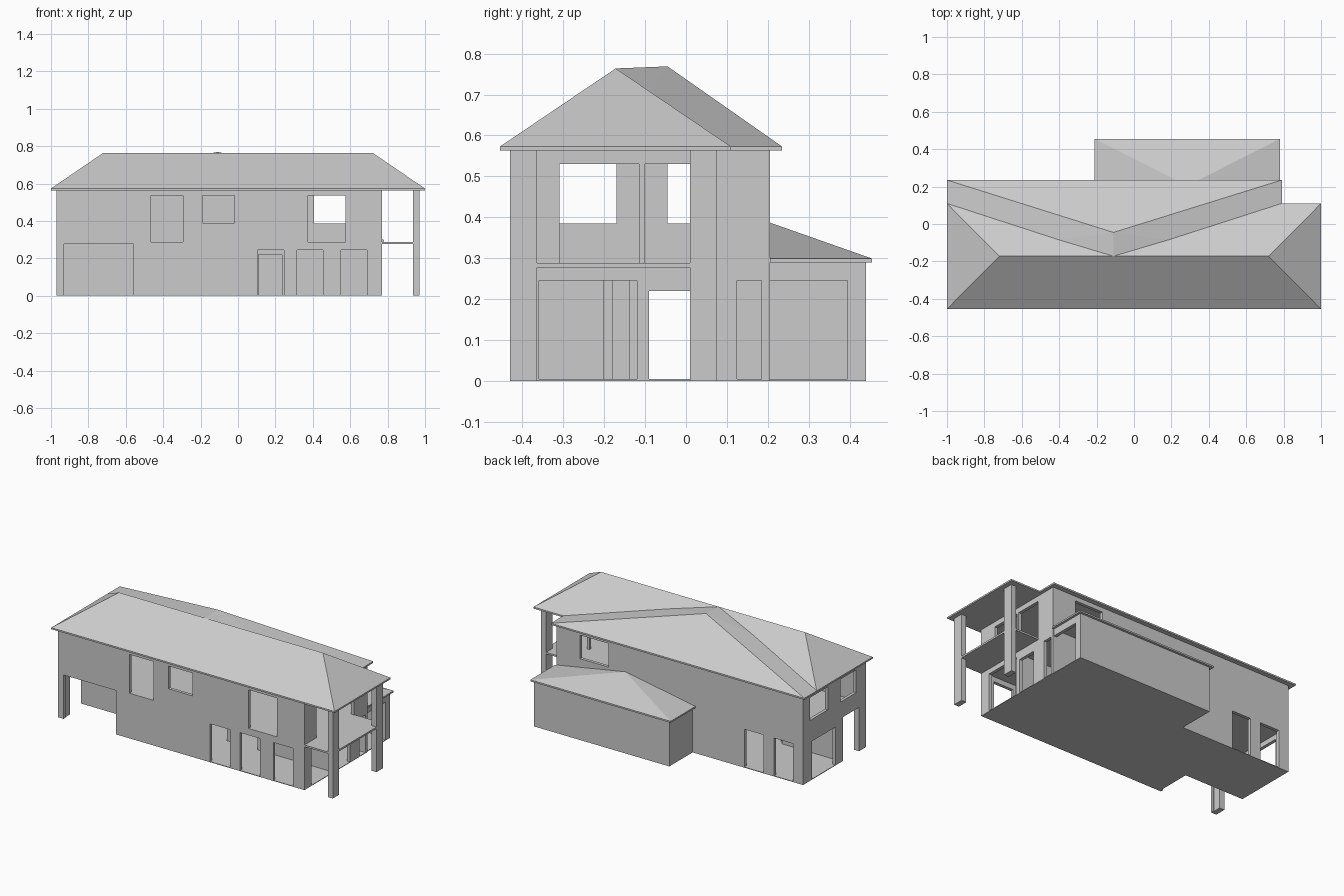
import bpy, bmesh

if "Cube" in bpy.data.objects:
    bpy.data.objects.remove(bpy.data.objects["Cube"])

T = 0.02          # wall thickness
FLOOR2, EAVE = 0.288, 0.563


def finish(bm, name):
    bmesh.ops.recalc_face_normals(bm, faces=bm.faces)
    mesh = bpy.data.meshes.new(name)
    bm.to_mesh(mesh)
    bm.free()
    ob = bpy.data.objects.new(name, mesh)
    bpy.context.collection.objects.link(ob)
    return ob


def hull(name, pts):
    bm = bmesh.new()
    for p in pts:
        bm.verts.new(p)
    res = bmesh.ops.convex_hull(bm, input=bm.verts)
    bmesh.ops.delete(bm, geom=[g for g in res["geom_interior"] if isinstance(g, bmesh.types.BMVert)], context='VERTS')
    bmesh.ops.dissolve_limit(bm, angle_limit=0.005, verts=bm.verts, edges=bm.edges)
    return finish(bm, name)


def rect(x0, x1, y0, y1, z0, z1):
    return [(x, y, z) for x in (x0, x1) for y in (y0, y1) for z in (z0, z1)]


def box(name, *b):
    return hull(name, rect(*b))


def slab(name, outline, z0, z1):
    bm = bmesh.new()
    f = bm.faces.new([bm.verts.new((x, y, z0)) for x, y in outline])
    top = bmesh.ops.extrude_face_region(bm, geom=[f], use_keep_orig=True)
    bmesh.ops.translate(bm, vec=(0, 0, z1 - z0),
                        verts=[v for v in top["geom"] if isinstance(v, bmesh.types.BMVert)])
    return finish(bm, name)


def wall(name, axis, pos, a0, a1, z1, holes=()):
    """Wall running along axis, centred on pos, with holes (a0, a1, z0, z1)."""
    us = sorted({a0, a1} | {u for h in holes for u in h[:2]})
    zs = sorted({0.0, z1} | {float(z) for h in holes for z in h[2:]})
    bm = bmesh.new()
    grid = {(u, z): bm.verts.new((u, pos, z) if axis == 'x' else (pos, u, z))
            for u in us for z in zs}
    for ua, ub in zip(us, us[1:]):
        for za, zb in zip(zs, zs[1:]):
            u, z = (ua + ub) / 2, (za + zb) / 2
            if not any(h[0] < u < h[1] and h[2] < z < h[3] for h in holes):
                bm.faces.new([grid[k] for k in ((ua, za), (ub, za), (ub, zb), (ua, zb))])
    bmesh.ops.delete(bm, geom=[v for v in bm.verts if not v.link_faces], context='VERTS')
    ob = finish(bm, name)
    mod = ob.modifiers.new("thickness", 'SOLIDIFY')
    mod.thickness, mod.offset = T, 0
    return ob


h = T / 2

# Ground floor and upper floor slabs
outline = [(-.55, -.43), (.77, -.43), (.77, .205), (.765, .205), (.765, .44),
           (-.19, .44), (-.19, .205), (-.97, .205), (-.97, -.2), (-.55, -.2)]
slab("ground_floor", outline, 0, .004)
box("upper_floor", -.965, .765, -.425, .2, .277, FLOOR2)

# Main outer walls with door and window openings
wall("front_wall", 'x', -.43 + h, -.97, .77, EAVE, [
    (-.93, -.56, 0, .28),
    (.105, .245, 0, .245), (.315, .455, 0, .245), (.55, .69, 0, .245),
    (-.465, -.295, FLOOR2, .535), (-.19, -.02, .39, .535), (.375, .575, FLOOR2, .535)])
wall("back_wall", 'x', .205 - h, -.97, .77, EAVE, [
    (-.9, -.765, 0, .245), (-.69, -.555, 0, .245),
    (.11, .235, 0, .22), (.405, .605, .385, .535)])
wall("left_wall", 'y', -.97 + h, -.43, .205, EAVE, [
    (-.36, -.2, 0, .28), (-.12, .114, 0, .245),
    (-.33, -.17, .385, .53), (-.045, .134, .385, .53)])
wall("right_wall", 'y', .77 - h, -.43, .205, EAVE, [
    (-.36, -.12, 0, .245), (-.09, .03, 0, .22), (.125, .19, 0, .245),
    (-.31, -.115, FLOOR2, .53), (-.1, .07, FLOOR2, .53)])

# Carport recess and inner partition
wall("carport_back_wall", 'x', -.2 + h, -.97, -.55, .28)
wall("carport_side_wall", 'y', -.55 + h, -.43, -.2, .28)
wall("inner_partition", 'x', -.13, .02, .76, .28, [(.11, .235, 0, .22)])
box("carport_column", -.97, -.935, -.43, -.36, 0, .285)

# Rear extension
wall("extension_back_wall", 'x', .44 - h, -.19, .765, .29)
wall("extension_left_wall", 'y', -.19 + h, .205, .44, .29)
wall("extension_right_wall", 'y', .765 - h, .205, .44, .29, [(.205, .395, 0, .245)])
hull("extension_roof", rect(-.21, .78, .205, .455, .289, .299) + [(.285, .205, .387)])

# Balcony with two tall columns
box("balcony_floor", .765, .97, -.43, .075, .277, FLOOR2)
for name, y in (("front_column", -.43), ("rear_column", .01)):
    box(name, .935, .97, y, y + .065, 0, EAVE + .002)

# Hipped main roof and the wide rear roof crossing it
hull("main_roof", rect(-1, 1, -.455, .11, EAVE, .573) +
     [(-.72, -.172, .764), (.72, -.172, .764)])
hull("rear_roof", rect(-1, .79, -.17, .235, EAVE, .573) +
     [(-.11, -.172, .764), (-.11, -.045, .769)])
